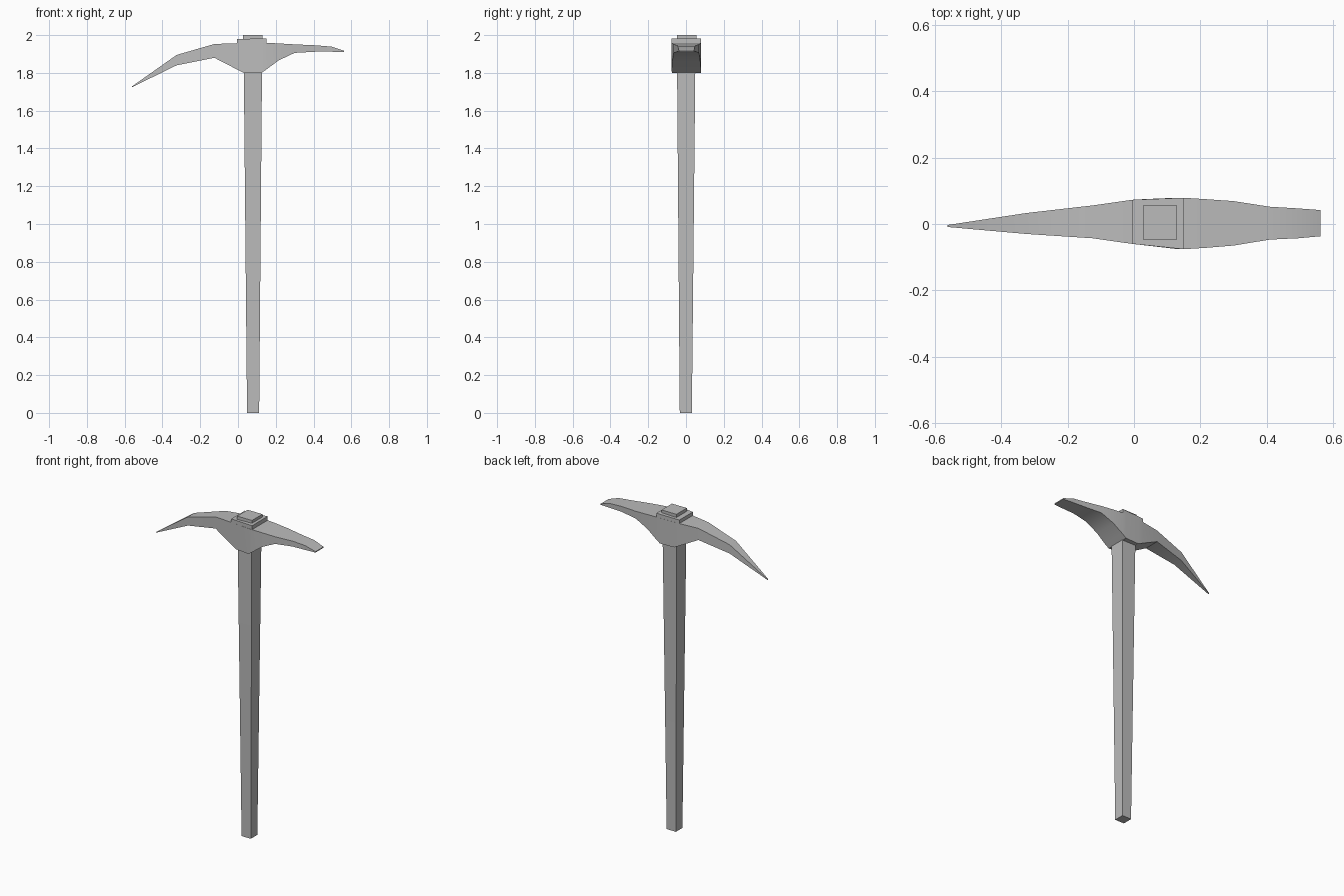
import bpy, bmesh, math

cube = bpy.data.objects.get("Cube")
if cube:
    bpy.data.objects.remove(cube, do_unlink=True)

grey = bpy.data.materials.new("plain grey")
grey.use_nodes = True
colour = (0.5, 0.5, 0.5, 1)
grey.diffuse_color = colour
grey.node_tree.nodes["Principled BSDF"].inputs["Base Color"].default_value = colour


def loft(name, rings):
    """Skin four-cornered rings into a closed solid."""
    bm = bmesh.new()
    loops = [[bm.verts.new(p) for p in ring] for ring in rings]
    for a, b in zip(loops, loops[1:]):
        for i in range(4):
            j = (i + 1) % 4
            bm.faces.new((a[i], a[j], b[j], b[i]))
    bm.faces.new(loops[0])
    bm.faces.new(loops[-1])
    bmesh.ops.recalc_face_normals(bm, faces=bm.faces)
    mesh = bpy.data.meshes.new(name)
    bm.to_mesh(mesh)
    bm.free()
    mesh.materials.append(grey)
    obj = bpy.data.objects.new(name, mesh)
    bpy.context.collection.objects.link(obj)
    bpy.ops.object.select_all(action="DESELECT")
    obj.select_set(True)
    bpy.context.view_layer.objects.active = obj
    bpy.ops.object.shade_smooth_by_angle(angle=math.radians(30))
    return obj


def upright(x, bottom, top, front, back):
    return [(x, front, bottom), (x, back, bottom), (x, back, top), (x, front, top)]


def level(z, left, right, front, back):
    return [(left, front, z), (right, front, z), (right, back, z), (left, back, z)]


# Tapered square handle, showing through the top of the head
loft("handle", [
    level(0, 0.048, 0.112, -0.033, 0.031),
    level(1.8, 0.031, 0.127, -0.047, 0.049),
    level(2.0, 0.027, 0.130, -0.047, 0.056),
])

# Head: pointed pick on one side, flat blade on the other
loft("pick_head", [upright(*s) for s in (
    (-0.562, 1.724, 1.728, -0.009, -0.003),
    (-0.325, 1.840, 1.895, -0.030, 0.033),
    (-0.125, 1.880, 1.953, -0.043, 0.056),
    (-0.005, 1.818, 1.957, -0.060, 0.073),
    (0.030, 1.800, 1.958, -0.064, 0.075),
    (0.125, 1.800, 1.959, -0.075, 0.079),
    (0.150, 1.818, 1.959, -0.076, 0.079),
    (0.215, 1.866, 1.956, -0.072, 0.075),
    (0.300, 1.906, 1.951, -0.065, 0.069),
    (0.410, 1.912, 1.946, -0.047, 0.052),
    (0.495, 1.912, 1.939, -0.043, 0.047),
    (0.562, 1.911, 1.917, -0.037, 0.042),
)])

# Raised collar around the handle, flush with the head sides
loft("collar", [
    upright(-0.005, 1.93, 1.979, -0.060, 0.073),
    upright(0.150, 1.93, 1.983, -0.076, 0.079),
])
